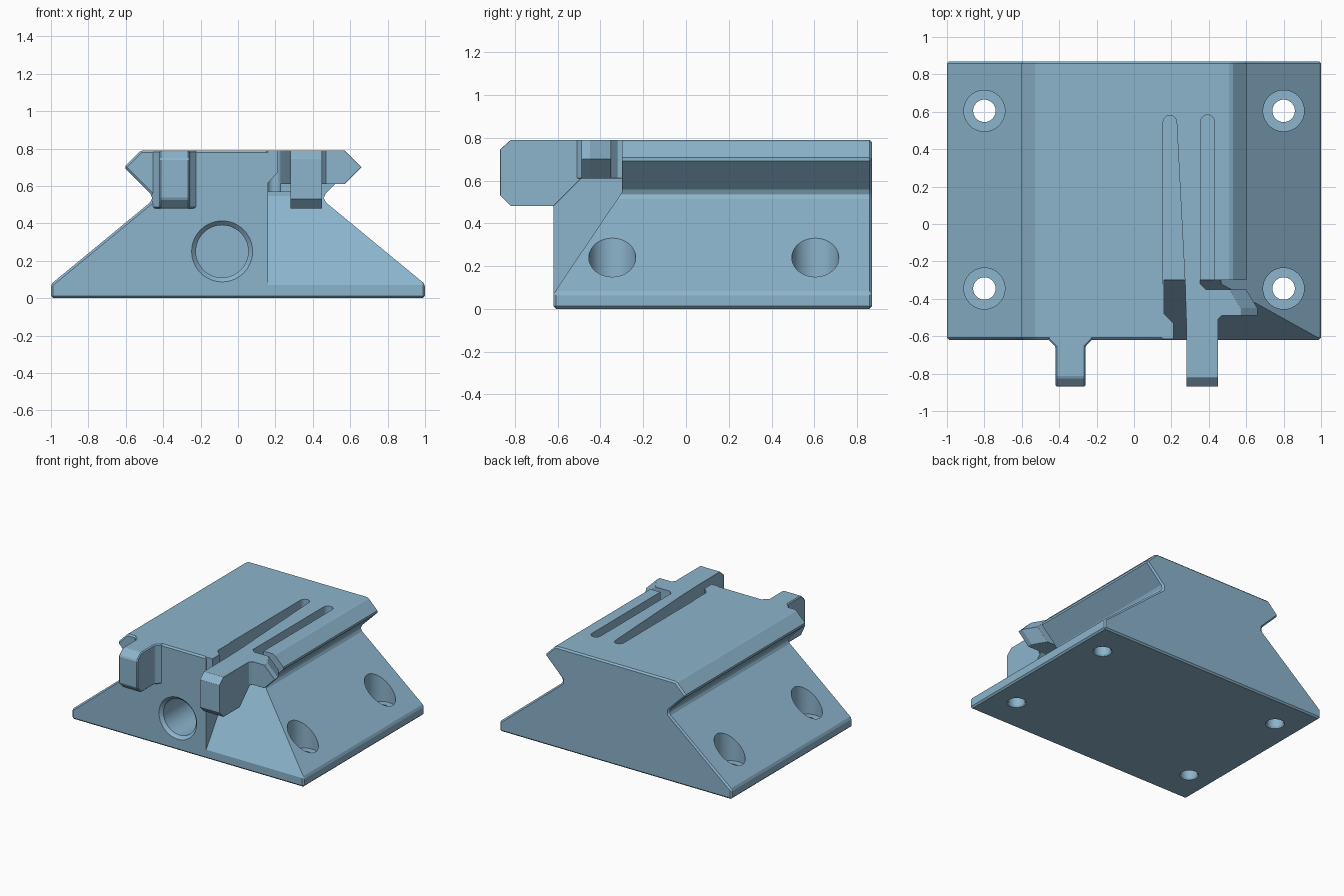
import bpy, bmesh, math

if "Cube" in bpy.data.objects:
    bpy.data.objects.remove(bpy.data.objects["Cube"])

mat = bpy.data.materials.new("steel blue")
mat.diffuse_color = (0.262, 0.456, 0.604, 1)
mat.use_nodes = True
mat.node_tree.nodes["Principled BSDF"].inputs["Base Color"].default_value = mat.diffuse_color


def make(name, rings):
    """Closed solid skinned through a list of equal-sized rings."""
    bm = bmesh.new()
    vs = [[bm.verts.new(p) for p in r] for r in rings]
    n = len(rings[0])
    for a, b in zip(vs, vs[1:]):
        for i in range(n):
            bm.faces.new((a[i], a[(i + 1) % n], b[(i + 1) % n], b[i]))
    bm.faces.new(vs[0])
    bm.faces.new(vs[-1])
    bmesh.ops.recalc_face_normals(bm, faces=bm.faces)
    me = bpy.data.meshes.new(name)
    bm.to_mesh(me)
    bm.free()
    me.materials.append(mat)
    ob = bpy.data.objects.new(name, me)
    bpy.context.collection.objects.link(ob)
    return ob


def prism(name, pts, axis, lo, hi):
    place = {"x": lambda p, t: (t, p[0], p[1]),
             "y": lambda p, t: (p[0], t, p[1]),
             "z": lambda p, t: (p[0], p[1], t)}[axis]
    return make(name, [[place(p, t) for p in pts] for t in (lo, hi)])


def turned(name, centre, axis, steps, n=40):
    """Round solid from (position, radius) steps along an axis."""
    rings = []
    for t, r in steps:
        ring = []
        for i in range(n):
            a = 2 * math.pi * i / n
            u, v = centre[0] + r * math.cos(a), centre[1] + r * math.sin(a)
            ring.append((u, t, v) if axis == "y" else (u, v, t))
        rings.append(ring)
    return make(name, rings)


def apply_mod(ob, kind, **props):
    m = ob.modifiers.new(kind, kind)
    for k, v in props.items():
        setattr(m, k, v)
    bpy.context.view_layer.objects.active = ob
    bpy.ops.object.modifier_apply(modifier=m.name)


def combine(ob, other, op):
    apply_mod(ob, "BOOLEAN", operation=op, solver="EXACT", object=other)
    bpy.data.objects.remove(other)


def chamfer(ob, width=0.01):
    apply_mod(ob, "BEVEL", width=width, segments=1, limit_method="ANGLE",
              angle_limit=math.radians(25))


def tidy(ob):
    bm = bmesh.new()
    bm.from_mesh(ob.data)
    bmesh.ops.remove_doubles(bm, verts=bm.verts, dist=0.0005)
    bmesh.ops.dissolve_limit(bm, angle_limit=0.01, verts=bm.verts, edges=bm.edges)
    bm.to_mesh(ob.data)
    bm.free()


def arc(cx, cy, r, n=10):
    return [(cx + r * math.cos(math.pi * i / n), cy + r * math.sin(math.pi * i / n))
            for i in range(n + 1)]


# Body: wide sloping foot with a dovetail rail on top
half = [(1, 0), (1, 0.075), (0.46, 0.52), (0.46, 0.55), (0.61, 0.70), (0.52, 0.79)]
body = prism("body", half + [(-x, z) for x, z in reversed(half)], "y", -0.62, 0.87)
chamfer(body, 0.012)

# Sloping corner cut away at the front right
combine(body, prism("corner_cut", [(-0.70, -0.048), (-0.30, 0.545), (-0.30, 1),
                                   (-0.70, 1)], "x", 0.16, 1.2), "DIFFERENCE")

# Two slots and a gap beneath, freeing the spring arm
slot_a = arc(0.192, 0.545, 0.036) + [(0.156, -0.32), (0.273, -0.32)]
slot_b = arc(0.393, 0.545, 0.038) + [(0.355, -0.32), (0.431, -0.32)]
combine(body, prism("slot_a", slot_a, "z", 0.57, 1), "DIFFERENCE")
combine(body, prism("slot_b", slot_b, "z", 0.57, 1), "DIFFERENCE")
combine(body, prism("arm_gap", [(0.17, -0.32), (0.42, -0.32), (0.42, 0.55), (0.17, 0.55)],
                    "z", 0.57, 0.61), "DIFFERENCE")

# Round socket in the front
combine(body, turned("socket", (-0.085, 0.25), "y",
                     [(-0.7, 0.163), (-0.62, 0.163), (-0.597, 0.14), (0.3, 0.14)], 48),
        "DIFFERENCE")

# Counterbored screw holes
for x in (-0.8, 0.8):
    for y in (-0.345, 0.605):
        combine(body, turned("screw_hole", (x, y), "z",
                             [(-0.1, 0.068), (0.0, 0.068), (0.012, 0.06), (0.1, 0.06),
                              (0.1001, 0.11), (0.6, 0.11)]), "DIFFERENCE")

# Front profile shared by the two finger tabs
nose = [(-0.82, 0.79), (-0.87, 0.745), (-0.87, 0.53), (-0.82, 0.48)]

# Fixed tab with flared root
tab = prism("fixed_tab", nose + [(-0.60, 0.48), (-0.60, 0.79)], "x", -0.42, -0.26)
combine(tab, prism("flare", [(-0.46, -0.60), (-0.46, -0.615), (-0.42, -0.655),
                             (-0.26, -0.655), (-0.22, -0.615), (-0.22, -0.60)],
                   "z", 0.48, 0.79), "UNION")
tidy(tab)
chamfer(tab)

# Spring arm: neck, finger and side latch
arm = prism("spring_arm", [(0.272, -0.29), (0.355, -0.29), (0.355, -0.32), (0.385, -0.35),
                           (0.47, -0.35), (0.47, -0.49), (0.45, -0.51), (0.45, -0.56),
                           (0.28, -0.56)], "z", 0.61, 0.79)
combine(arm, prism("finger", nose + [(-0.62, 0.48), (-0.49, 0.61), (-0.49, 0.79)],
                   "x", 0.28, 0.45), "UNION")
latch = []
for y, tip in ((-0.35, 0.60), (-0.45, 0.66), (-0.49, 0.66)):
    latch.append([(0.42, y, 0.61), (tip - 0.09, y, 0.61), (tip, y, 0.70),
                  (tip - 0.09, y, 0.79), (0.42, y, 0.79)])
combine(arm, make("latch", latch), "UNION")
tidy(arm)
chamfer(arm, 0.008)

# Stop that limits the arm's travel
make("arm_stop", [[(0.15, y, 0.61), (0.16 + d * 0.1, y, 0.62), (0.16 + d, y, 0.67),
                   (0.16 + d, y, 0.79), (0.15, y, 0.79)]
                  for y, d in ((-0.615, 0.05), (-0.53, 0.05), (-0.48, 0.001))])

# Crisp edges, smooth round walls
for ob in list(bpy.context.scene.objects):
    bpy.ops.object.select_all(action="DESELECT")
    ob.select_set(True)
    bpy.context.view_layer.objects.active = ob
    bpy.ops.object.shade_smooth_by_angle(angle=math.radians(20))
